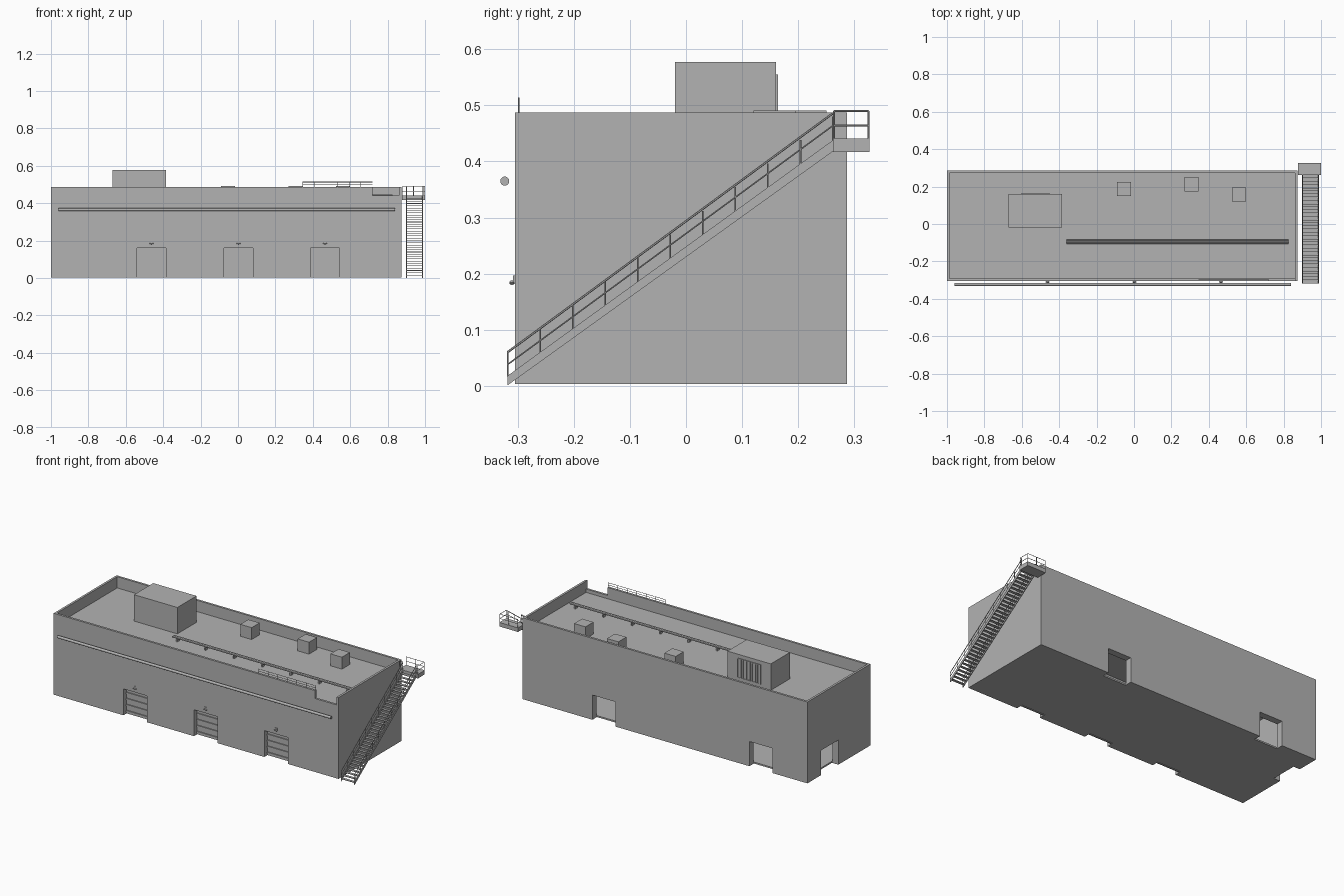
import bpy, bmesh, math
from mathutils import Vector, Matrix

if "Cube" in bpy.data.objects:
    bpy.data.objects.remove(bpy.data.objects["Cube"])

grey = bpy.data.materials.new("concrete_grey")
grey.diffuse_color = (0.45, 0.45, 0.45, 1)
grey.use_nodes = True
grey.node_tree.nodes["Principled BSDF"].inputs["Base Color"].default_value = grey.diffuse_color


def add_box(bm, x0, x1, y0, y1, z0, z1):
    m = Matrix.Translation(((x0 + x1) / 2, (y0 + y1) / 2, (z0 + z1) / 2))
    bmesh.ops.create_cube(bm, size=1, matrix=m @ Matrix.Diagonal((x1 - x0, y1 - y0, z1 - z0, 1)))


def add_rod(bm, a, b, r, sides=6):
    a, b = Vector(a), Vector(b)
    m = Matrix.Translation((a + b) / 2) @ (b - a).to_track_quat('Z', 'Y').to_matrix().to_4x4()
    bmesh.ops.create_cone(bm, cap_ends=True, segments=sides, radius1=r, radius2=r,
                          depth=(b - a).length, matrix=m)


def finish(name, bm, smooth=False):
    me = bpy.data.meshes.new(name)
    bm.to_mesh(me)
    bm.free()
    me.materials.append(grey)
    ob = bpy.data.objects.new(name, me)
    bpy.context.collection.objects.link(ob)
    if smooth:
        bpy.context.view_layer.objects.active = ob
        ob.select_set(True)
        bpy.ops.object.shade_smooth_by_angle(angle=math.radians(40))
        ob.select_set(False)
    return ob


def box(name, *dims):
    bm = bmesh.new()
    add_box(bm, *dims)
    return finish(name, bm)


# Main hall: solid block, then hollowed out
X0, X1, Y0, Y1, Z0, Z1 = -1.0, 0.875, -0.305, 0.287, 0.003, 0.487
ROOF, WALL, RIM = 0.42, 0.04, 0.013
hall = box("building_shell", X0, X1, Y0, Y1, Z0, Z1)
DOORS = (-0.462, 0.002, 0.465)
cuts = [
    (X0 + RIM, X1 - RIM, Y0 + RIM, Y1 - RIM, ROOF, 0.6),                      # roof pocket
    (X0 + WALL, X1 - WALL, Y0 + WALL, Y1 - WALL, 0.012, ROOF - 0.015),        # interior
    (0.72, X1 - RIM, Y0 - 0.05, Y0 + RIM + 0.01, 0.44, 0.6),                  # parapet gap
    (0.263, 0.415, Y1 - WALL - 0.002, Y1 + 0.05, -0.05, 0.15),                # back doors
    (-0.77, -0.618, Y1 - WALL - 0.002, Y1 + 0.05, -0.05, 0.15),
    (X0 - 0.05, X0 + WALL + 0.002, -0.004, 0.157, -0.05, 0.15),               # side door
] + [(x - 0.078, x + 0.078, Y0 - 0.05, Y0 + WALL + 0.002, -0.05, 0.16) for x in DOORS]
for i, c in enumerate(cuts):
    cutter = box(f"cutter_{i}", *c)
    cutter.hide_render = True
    cutter.hide_set(True)
    mod = hall.modifiers.new("cut", 'BOOLEAN')
    mod.operation = 'DIFFERENCE'
    mod.solver = 'EXACT'
    mod.object = cutter

# Ribbed roller shutters and the lamps above them
for i, x in enumerate(DOORS):
    bm = bmesh.new()
    add_box(bm, x - 0.078, x + 0.078, Y0 + 0.03, Y0 + 0.038, Z0, 0.16)
    for z in (0.014, 0.05, 0.086, 0.122, 0.15):
        add_box(bm, x - 0.077, x + 0.077, Y0 + 0.024, Y0 + 0.031, z, z + 0.009)
    finish(f"roller_shutter_{i + 1}", bm)
    bm = bmesh.new()
    add_box(bm, x - 0.008, x + 0.008, Y0 - 0.003, Y0, 0.182, 0.197)
    bmesh.ops.create_uvsphere(bm, u_segments=12, v_segments=6, radius=1,
                              matrix=Matrix.Translation((x, Y0 - 0.005, 0.184))
                              @ Matrix.Diagonal((0.012, 0.005, 0.004, 1)))
    finish(f"door_lamp_{i + 1}", bm, True)

# Long pipe along the front wall
bm = bmesh.new()
add_rod(bm, (-0.96, -0.323, 0.365), (0.84, -0.323, 0.365), 0.008, 20)
finish("front_pipe", bm, True)

# Bundle of roof pipes on low supports
bm = bmesh.new()
for y in (-0.103, -0.095, -0.087):
    add_rod(bm, (-0.36, y, 0.442), (0.825, y, 0.442), 0.0038, 10)
for i in range(7):
    x = -0.33 + i * 0.187
    add_box(bm, x - 0.004, x + 0.004, -0.105, -0.085, ROOF, 0.439)
finish("roof_pipes", bm, True)

# Plant room with a vertical louvre on its back
box("plant_room", -0.67, -0.385, -0.02, 0.16, ROOF, 0.577)
bm = bmesh.new()
gx0, gx1, gz0, gz1 = -0.605, -0.45, 0.437, 0.555
for x in (gx0, gx1 - 0.005):
    add_box(bm, x, x + 0.005, 0.16, 0.164, gz0, gz1)
for z in (gz0, gz1 - 0.005):
    add_box(bm, gx0, gx1, 0.16, 0.164, z, z + 0.005)
for i in range(12):
    x = gx0 + 0.011 + i * 0.012
    add_box(bm, x - 0.003, x + 0.003, 0.16, 0.163, gz0, gz1)
finish("louvre", bm)

# Small roof vents
for i, (x, y) in enumerate(((-0.0525, 0.1875), (0.3075, 0.2125), (0.5625, 0.1575))):
    box(f"roof_vent_{i + 1}", x - 0.0375, x + 0.0375, y - 0.0375, y + 0.0375, ROOF, 0.491)

# Guard rail on the front parapet
bm = bmesh.new()
for i in range(7):
    x = 0.346 + i * 0.0622
    add_rod(bm, (x, -0.298, Z1 - 0.002), (x, -0.298, 0.513), 0.0014)
for z in (0.513, 0.5):
    add_rod(bm, (0.345, -0.298, z), (0.72, -0.298, z), 0.0014)
finish("parapet_rail", bm)

# Outside stair: sloped stringers, treads and handrails
SX0, SX1, SY0, SY1 = 0.899, 0.989, -0.318, 0.262


def slope(y):
    return (y - SY0) / (SY1 - SY0) * 0.42


bm = bmesh.new()
for x in (SX0, SX1 - 0.004):
    loop = [(SY0, 0.001), (SY1, 0.418), (SY1, 0.438), (SY0, 0.018)]
    face = bm.faces.new([bm.verts.new((x, y, z)) for y, z in loop])
    ext = bmesh.ops.extrude_face_region(bm, geom=[face])
    bmesh.ops.translate(bm, vec=(0.004, 0, 0),
                        verts=[v for v in ext["geom"] if isinstance(v, bmesh.types.BMVert)])
bmesh.ops.recalc_face_normals(bm, faces=bm.faces)
finish("stair_stringers", bm)

bm = bmesh.new()
STEPS = 34
for i in range(STEPS):
    y = SY0 + (i + 0.5) * (SY1 - SY0) / STEPS
    z = slope(y) + 0.009
    add_box(bm, SX0 + 0.003, SX1 - 0.003, y - 0.008, y + 0.008, z - 0.0015, z + 0.0015)
finish("stair_treads", bm)

bm = bmesh.new()
for x in (SX0 + 0.002, SX1 - 0.002):
    for h, r in ((0.06, 0.002), (0.038, 0.0013)):
        add_rod(bm, (x, SY0, h), (x, SY1, 0.426 + h), r)
    for i in range(11):
        y = SY0 + i * 0.058
        add_rod(bm, (x, y, slope(y) + 0.016), (x, y, slope(y) + 0.06), 0.0014)
finish("stair_handrails", bm)

# Landing at the top with its railing
PX0, PX1, PY0, PY1 = 0.877, 1.0, 0.262, 0.327
box("landing", PX0, PX1, PY0, PY1, 0.417, 0.441)
bm = bmesh.new()
a, b, c, d = PX0 + 0.002, PX1 - 0.002, PY0 + 0.002, PY1 - 0.002
for x, y in ((a, c), (b, c), (a, d), (b, d), ((a + b) / 2, d), (SX0, c), (SX1, c)):
    add_rod(bm, (x, y, 0.436), (x, y, 0.49), 0.0018)
for z in (0.49, 0.464):
    add_rod(bm, (b, c, z), (b, d, z), 0.0015)
    add_rod(bm, (a, d, z), (b, d, z), 0.0015)
    add_rod(bm, (a, c, z), (SX0, c, z), 0.0015)
    add_rod(bm, (SX1, c, z), (b, c, z), 0.0015)
finish("landing_rail", bm)
